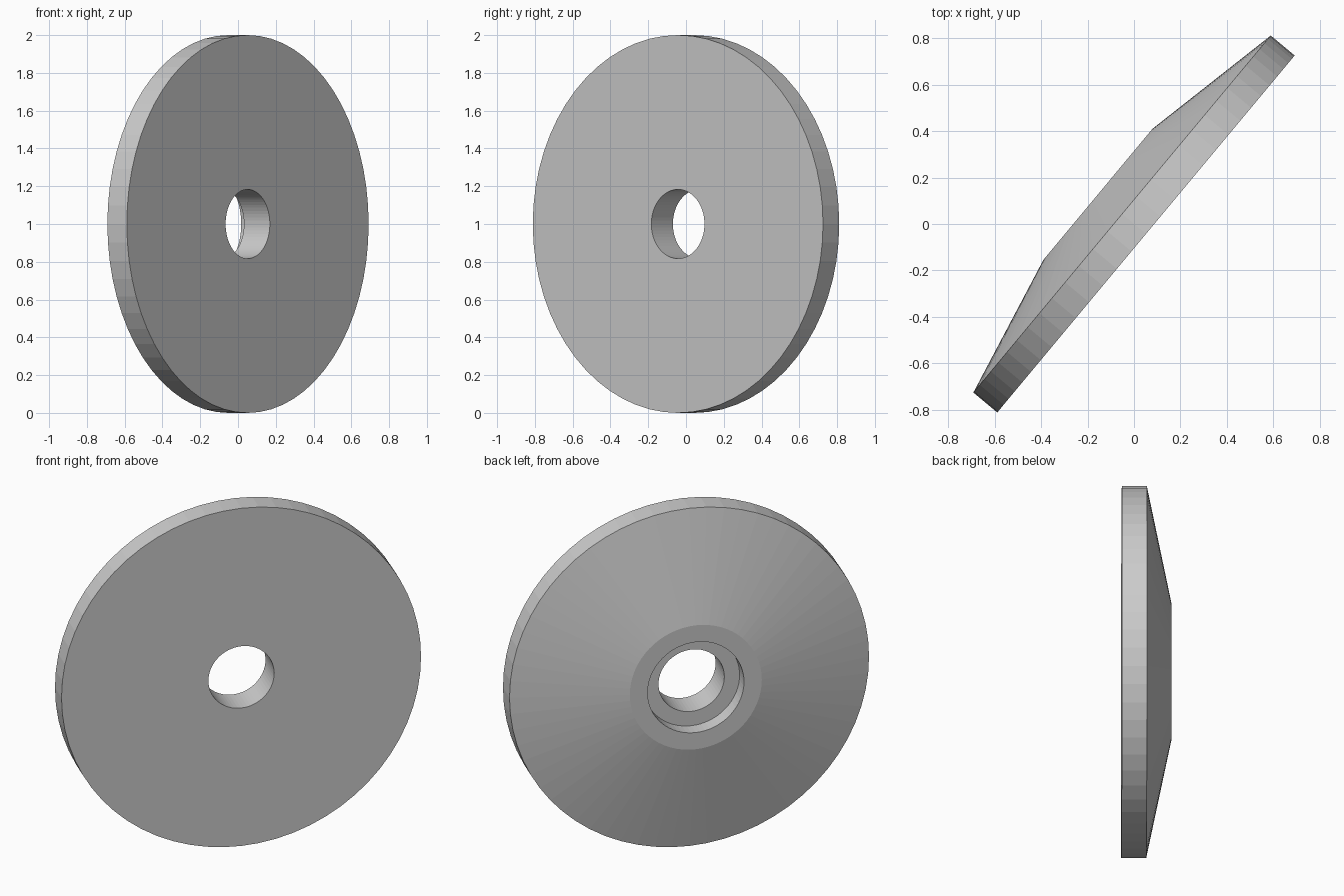
import bpy, bmesh, math
from mathutils import Matrix

if "Cube" in bpy.data.objects:
    bpy.data.objects.remove(bpy.data.objects["Cube"])

SEGMENTS = 64

# Closed lathe profile: (radius, distance from flat face along the axis)
profile = [
    (0.183, 0.0), (1.0, 0.0),       # flat front face
    (1.0, 0.134),                   # outer rim
    (0.367, 0.268),                 # conical back up to hub
    (0.268, 0.268), (0.268, 0.178), # counterbore
    (0.183, 0.178),                 # counterbore floor, then through hole
]

bm = bmesh.new()
rings = []
for r, d in profile:
    ring = []
    for i in range(SEGMENTS):
        a = 2 * math.pi * i / SEGMENTS
        ring.append(bm.verts.new((r * math.cos(a), d - 0.067, r * math.sin(a))))
    rings.append(ring)

for k, ring in enumerate(rings):
    nxt = rings[(k + 1) % len(rings)]
    for i in range(SEGMENTS):
        j = (i + 1) % SEGMENTS
        bm.faces.new((ring[i], ring[j], nxt[j], nxt[i]))
bmesh.ops.recalc_face_normals(bm, faces=bm.faces)

# Turn the disc about the vertical and stand it on the ground
bm.transform(Matrix.Translation((0, 0, 1)) @ Matrix.Rotation(math.radians(50.2), 4, 'Z'))

mesh = bpy.data.meshes.new("flanged_disc")
bm.to_mesh(mesh)
bm.free()
disc = bpy.data.objects.new("flanged_disc", mesh)
bpy.context.collection.objects.link(disc)
